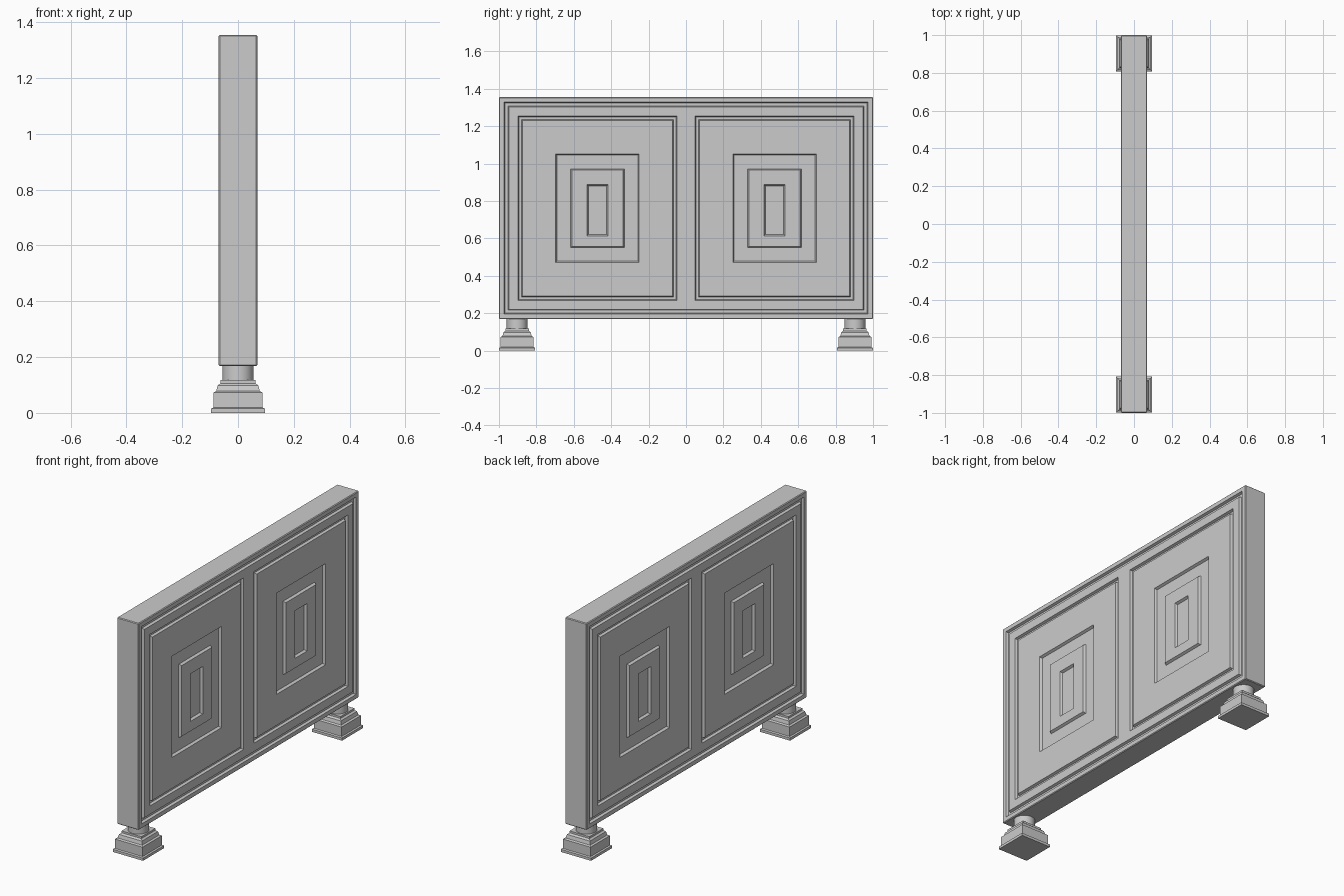
import bpy, bmesh
from mathutils import Vector

if "Cube" in bpy.data.objects:
    bpy.data.objects.remove(bpy.data.objects["Cube"])


def finish(bm, name, smooth=False):
    bmesh.ops.recalc_face_normals(bm, faces=bm.faces[:])
    mesh = bpy.data.meshes.new(name)
    bm.to_mesh(mesh)
    bm.free()
    obj = bpy.data.objects.new(name, mesh)
    bpy.context.collection.objects.link(obj)
    if smooth:
        bpy.context.view_layer.objects.active = obj
        obj.select_set(True)
        bpy.ops.object.shade_smooth_by_angle()
        obj.select_set(False)
    return obj


def inset_steps(bm, faces, steps):
    # each step narrows the faces and pushes them in or out
    for thickness, depth in steps:
        bmesh.ops.inset_individual(bm, faces=faces, thickness=thickness,
                                   depth=depth, use_even_offset=True)


# Panel board: softened slab, moulded on both broad faces
Z0, Z1, HALF_X = 0.168, 1.355, 0.069
bm = bmesh.new()
bmesh.ops.create_cube(bm, size=1)
for v in bm.verts:
    v.co = Vector((v.co.x * 2 * HALF_X, v.co.y * 2, (Z0 + Z1) / 2 + v.co.z * (Z1 - Z0)))
bmesh.ops.bevel(bm, geom=bm.edges[:], offset=0.004, segments=1, affect='EDGES')
bm.normal_update()
sides = [f for f in bm.faces if abs(f.normal.x) > 0.99]

# Outer rim with a channel running round it
inset_steps(bm, sides, [(0.023, 0), (0.005, -0.014), (0.016, 0), (0.005, 0.014)])

# Divide each field into two panels
geom = set(sides)
for f in sides:
    geom.update(f.edges)
    geom.update(f.verts)
cut = bmesh.ops.bisect_plane(bm, geom=list(geom), plane_co=(0, 0, 0), plane_no=(0, 1, 0))
seams = [e for e in cut['geom_cut'] if isinstance(e, bmesh.types.BMEdge)]
panels = list({f for e in seams for f in e.link_faces
               if abs(f.normal.x) > 0.99 and f.calc_area() > 0.5})

# Channel round each panel, then concentric sunk and raised rectangles
inset_steps(bm, panels, [
    (0.048, 0), (0.005, -0.014), (0.014, 0), (0.005, 0.014),
    (0.178, 0), (0.007, -0.014),
    (0.073, 0), (0.007, 0.014),
    (0.078, 0),
])
# the innermost rectangle is a little taller and narrower
for f in panels:
    cy = f.calc_center_median().y
    for v in f.verts:
        v.co.y += 0.003 if v.co.y < cy else -0.003
        if v.co.z < 0.76:
            v.co.z -= 0.022
inset_steps(bm, panels, [(0.007, -0.014)])
finish(bm, "panel_board")

# Feet: square stepped plinth below a round neck
PROFILE = [(0.096, 0), (0.096, 0.015), (0.088, 0.019), (0.088, 0.073),
           (0.078, 0.078), (0.075, 0.090), (0.073, 0.098), (0.068, 0.102),
           (0.063, 0.106), (0.063, 0.117)]
for label, y in (("front", -0.903), ("back", 0.903)):
    bm = bmesh.new()
    rings = [[bm.verts.new((sx * r, y + sy * r, z))
              for sx, sy in ((-1, -1), (1, -1), (1, 1), (-1, 1))]
             for r, z in PROFILE]
    for a, b in zip(rings, rings[1:]):
        for i in range(4):
            j = (i + 1) % 4
            bm.faces.new((a[i], a[j], b[j], b[i]))
    bm.faces.new(rings[0][::-1])
    bm.faces.new(rings[-1])
    finish(bm, label + "_foot_plinth")

    bm = bmesh.new()
    bmesh.ops.create_cone(bm, cap_ends=True, segments=24, radius1=0.056,
                          radius2=0.056, depth=0.06)
    bmesh.ops.translate(bm, verts=bm.verts[:], vec=(0, y, 0.145))
    finish(bm, label + "_foot_neck", smooth=True)
